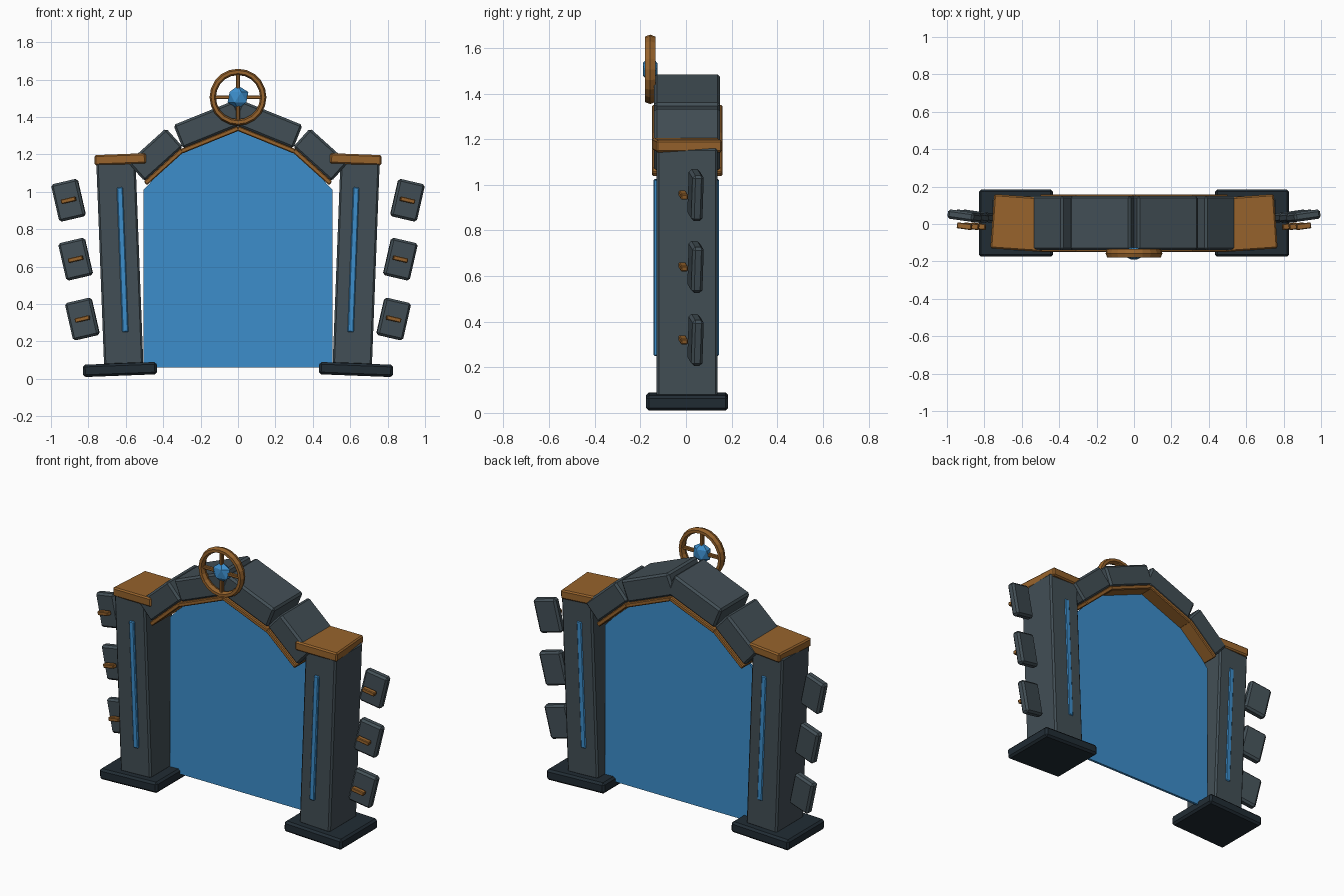
import bpy, bmesh
from math import radians, pi, cos, sin
from mathutils import Matrix, Vector

cube = bpy.data.objects.get("Cube")
if cube:
    bpy.data.objects.remove(cube, do_unlink=True)


def material(name, rgb):
    mat = bpy.data.materials.new(name)
    mat.use_nodes = True
    col = (*rgb, 1)
    mat.diffuse_color = col
    bsdf = next(n for n in mat.node_tree.nodes if n.type == 'BSDF_PRINCIPLED')
    bsdf.inputs["Base Color"].default_value = col
    return mat


STONE = material("slate stone", (0.055, 0.078, 0.092))
DARK = material("dark stone", (0.015, 0.025, 0.034))
BRONZE = material("bronze", (0.31, 0.125, 0.025))
BLUE = material("glowing blue", (0.045, 0.27, 0.6))


def add(name, bm, mat, loc=(0, 0, 0), rot=(0, 0, 0), bevel=0):
    """Turn a bmesh into a placed object, with an optional chamfer."""
    bmesh.ops.recalc_face_normals(bm, faces=bm.faces)
    mesh = bpy.data.meshes.new(name)
    bm.to_mesh(mesh)
    bm.free()
    mesh.materials.append(mat)
    obj = bpy.data.objects.new(name, mesh)
    obj.location = loc
    obj.rotation_euler = [radians(a) for a in rot]
    bpy.context.collection.objects.link(obj)
    if bevel:
        mod = obj.modifiers.new("chamfer", 'BEVEL')
        mod.width = bevel
        mod.segments = 1
    return obj


def box(name, size, loc, rot, mat, bevel=0):
    bm = bmesh.new()
    bmesh.ops.create_cube(bm, size=1)
    bmesh.ops.scale(bm, vec=size, verts=bm.verts)
    return add(name, bm, mat, loc, rot, bevel)


# Everything on the sides is mirrored: s is -1 for the right, 1 for the left
MID = 0.005
for side, s in (("right", -1), ("left", 1)):
    lean = (0, s * 2.2, 0)
    # Columns
    box(f"{side}_base", (0.395, 0.36, 0.066), (s * 0.631, MID, 0.05), lean, DARK, 0.012)
    box(f"{side}_pillar", (0.21, 0.268, 1.09), (s * 0.632, MID, 0.62), lean, STONE, 0.01)
    box(f"{side}_cap", (0.275, 0.29, 0.055), (s * 0.62, MID, 1.174), (0, s * 2.2, s * 4), BRONZE, 0.008)
    box(f"{side}_light_strip", (0.033, 0.286, 0.775), (s * 0.617, 0.001, 0.637), lean, BLUE, 0.005)

    # Arch stones and their bronze lining
    box(f"{side}_lower_arch_stone", (0.275, 0.29, 0.135), (s * 0.442, MID, 1.198), (0, s * 42, 0), STONE, 0.012)
    box(f"{side}_upper_arch_stone", (0.35, 0.29, 0.135), (s * 0.158, MID, 1.36), (0, s * 22, 0), STONE, 0.012)
    box(f"{side}_lower_lining", (0.265, 0.308, 0.026), (s * 0.397, MID, 1.134), (0, s * 42, 0), BRONZE, 0.005)
    box(f"{side}_upper_lining", (0.33, 0.308, 0.026), (s * 0.151, MID, 1.278), (0, s * 22, 0), BRONZE, 0.005)

    # Floating side blocks with bronze pegs
    for i, (x, z) in enumerate(((0.832, 0.32), (0.868, 0.64), (0.906, 0.955))):
        tilt = (0, s * 13, s * 8)
        box(f"{side}_floating_block_{i}", (0.145, 0.05, 0.205), (s * x, 0.042, z), tilt, STONE, 0.012)
        box(f"{side}_peg_{i}", (0.08, 0.032, 0.024), (s * x, -0.012, z), tilt, BRONZE, 0.004)

# Portal panel filling the archway
half = [(0.505, 0.06), (0.505, 1.01), (0.32, 1.21)]
outline = half + [(0, 1.34)] + [(-x, z) for x, z in reversed(half)]
bm = bmesh.new()
face = bm.faces.new([bm.verts.new((x, 0.055, z)) for x, z in outline])
ext = bmesh.ops.extrude_face_region(bm, geom=[face])
bmesh.ops.translate(bm, vec=(0, 0.015, 0),
                    verts=[g for g in ext["geom"] if isinstance(g, bmesh.types.BMVert)])
add("portal_panel", bm, BLUE)

# Wheel ring: six-sided section swept round the hub
HUB = Vector((0, -0.157, 1.506))
N, M = 20, 6
bm = bmesh.new()
rings = []
for i in range(N):
    a = 2 * pi * i / N
    ring = []
    for j in range(M):
        b = 2 * pi * j / M
        r = 0.135 + 0.017 * cos(b)
        ring.append(bm.verts.new((r * cos(a), 0.027 * sin(b), r * sin(a))))
    rings.append(ring)
for i in range(N):
    p, q = rings[i], rings[(i + 1) % N]
    for j in range(M):
        k = (j + 1) % M
        bm.faces.new((p[j], q[j], q[k], p[k]))
add("wheel_ring", bm, BRONZE, HUB)

# Spokes
for i in range(4):
    a = i * pi / 2
    pos = HUB + Vector((cos(a), 0, sin(a))) * 0.08
    box(f"wheel_spoke_{i}", (0.1, 0.022, 0.02), pos, (0, -90 * i, 0), BRONZE, 0.004)

# Faceted gem at the hub
bm = bmesh.new()
bmesh.ops.create_icosphere(bm, subdivisions=1, radius=0.062)
bmesh.ops.scale(bm, vec=(1, 0.6, 1), verts=bm.verts)
add("hub_gem", bm, BLUE, HUB)
